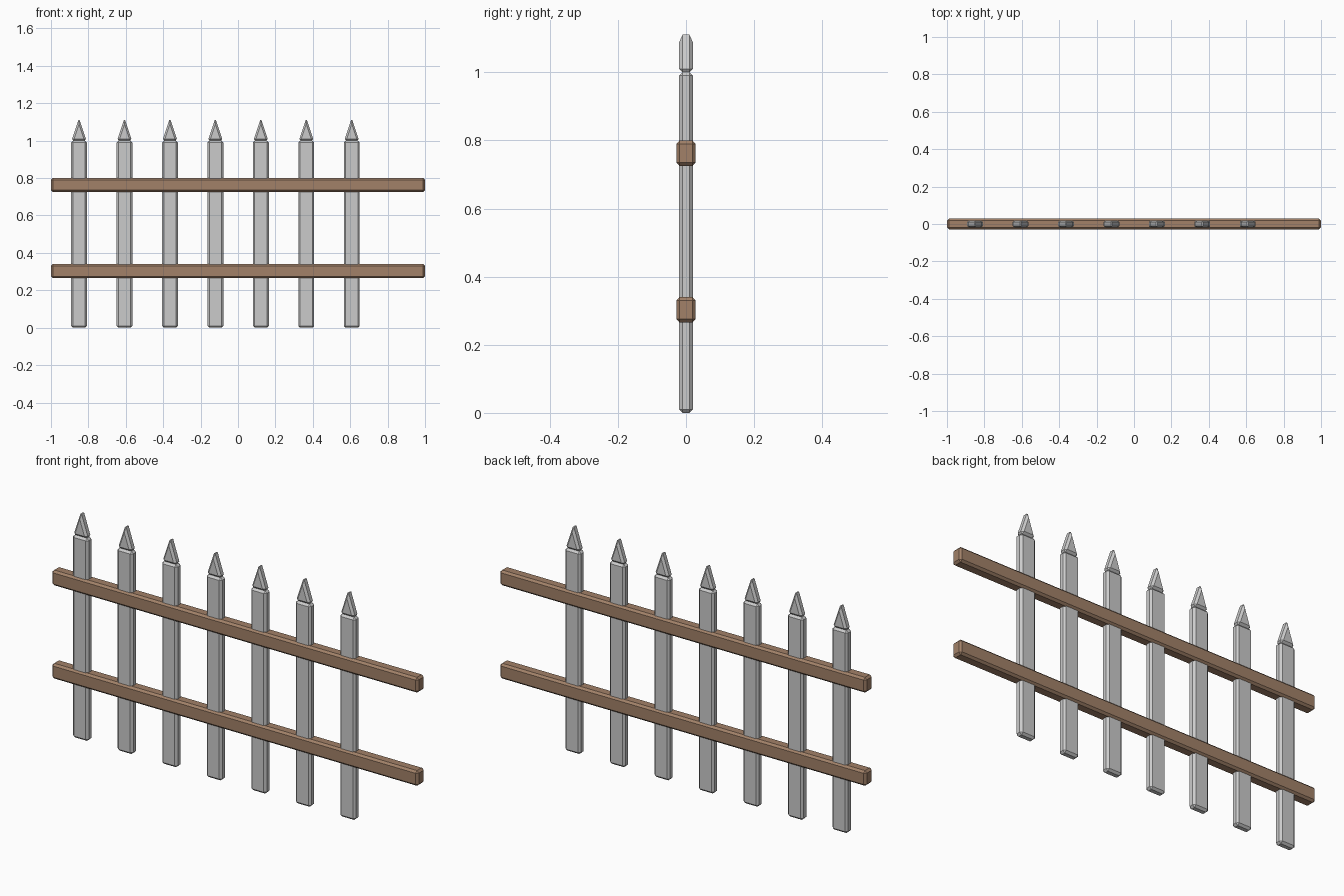
import bpy, bmesh

if "Cube" in bpy.data.objects:
    bpy.data.objects.remove(bpy.data.objects["Cube"])

brown = bpy.data.materials.new("brown_wood")
brown.diffuse_color = (0.36, 0.22, 0.14, 1)
brown.use_nodes = True
brown.node_tree.nodes["Principled BSDF"].inputs["Base Color"].default_value = brown.diffuse_color


def prism(name, profile, thick, loc, mat=None, bevel=0.01):
    """Extrude an XZ profile along Y, centred on y=0, and chamfer every edge."""
    bm = bmesh.new()
    front = bm.faces.new([bm.verts.new((x, -thick / 2, z)) for x, z in profile])
    ext = bmesh.ops.extrude_face_region(bm, geom=[front])
    back = [v for v in ext["geom"] if isinstance(v, bmesh.types.BMVert)]
    bmesh.ops.translate(bm, verts=back, vec=(0, thick, 0))
    bmesh.ops.recalc_face_normals(bm, faces=bm.faces)
    me = bpy.data.meshes.new(name)
    bm.to_mesh(me)
    bm.free()
    if mat:
        me.materials.append(mat)
    ob = bpy.data.objects.new(name, me)
    ob.location = loc
    bpy.context.collection.objects.link(ob)
    mod = ob.modifiers.new("chamfer", 'BEVEL')
    mod.width = bevel
    mod.segments = 1
    mod.limit_method = 'NONE'
    return ob


def rect(hw, h):
    return [(-hw, 0), (hw, 0), (hw, h), (-hw, h)]


# Pickets with pointed caps (the row sits off-centre to the left)
for i in range(7):
    x = -0.85 + i * 0.243
    prism(f"picket_{i + 1}", rect(0.0425, 1.0), 0.04, (x, 0, 0))
    prism(f"picket_point_{i + 1}", [(-0.04, 0), (0.04, 0), (0, 0.12)], 0.04, (x, 0, 1.0))

# Horizontal rails
for name, z in (("lower_rail", 0.265), ("upper_rail", 0.725)):
    prism(name, rect(1.0, 0.075), 0.057, (0, 0, z), brown)
